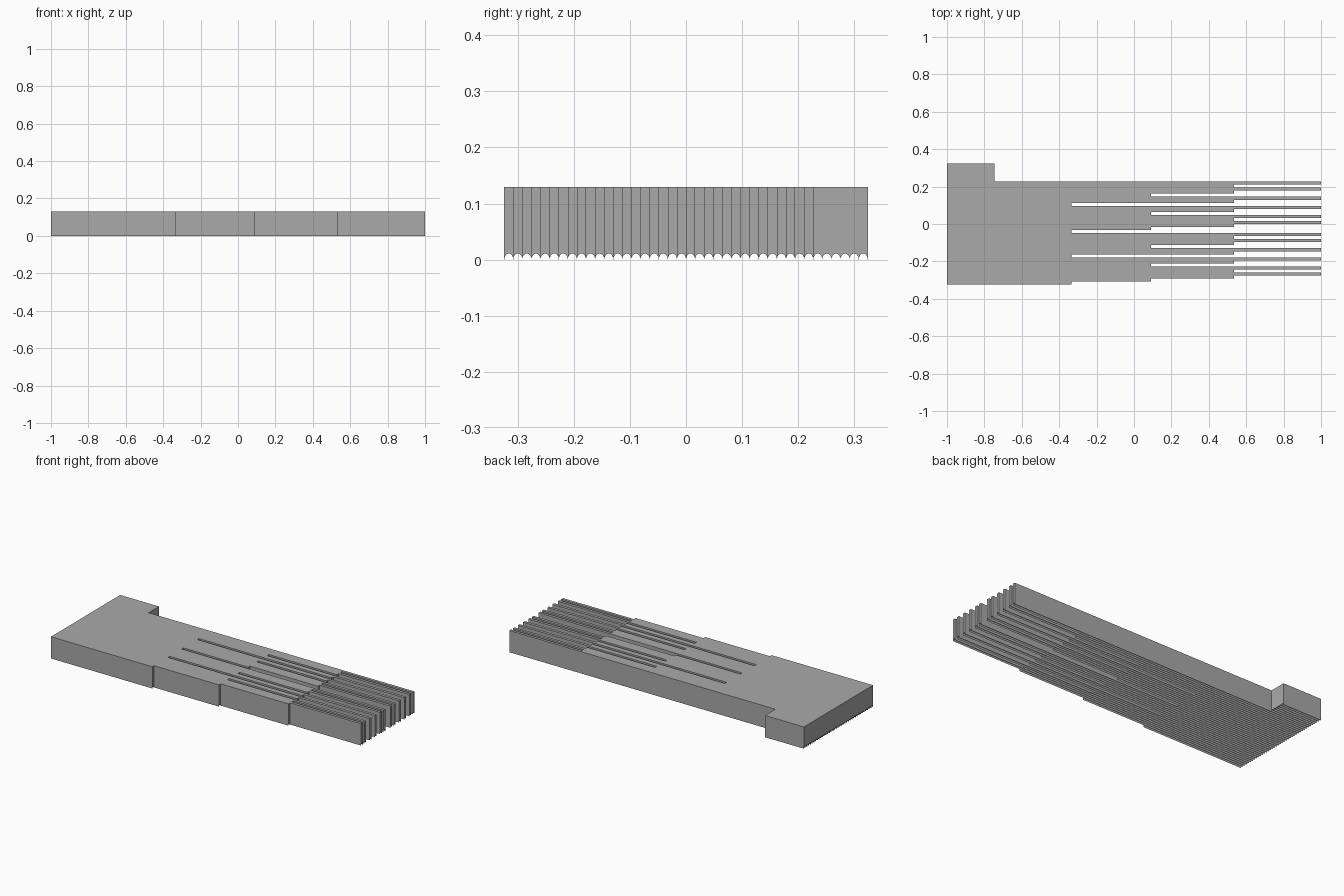
import bpy, bmesh, math

cube = bpy.data.objects.get("Cube")
if cube:
    bpy.data.objects.remove(cube, do_unlink=True)

# Layout: the width is divided into equal lanes, the length into stations
LANES = 40
BODY_LANES = 34
PERIOD = 17
HALF_WIDTH = 0.324
PITCH = 2 * HALF_WIDTH / LANES
HEIGHT = 0.129
GROOVE = 0.011
ARC_STEPS = 8
STATIONS = [-1, -0.745, -0.335, 0.09, 0.535, 1]

# Lanes cut away from each later station onward, repeating across the body
CUTS = {2: {0, 9}, 3: {1, 6, 12}, 4: {2, 4, 7, 10, 13, 15}}


def filled(s, k):
    if not (0 <= s < len(STATIONS) - 1 and 0 <= k < LANES):
        return False
    if k >= BODY_LANES:
        return s == 0
    return not any(k % PERIOD in lanes for start, lanes in CUTS.items() if s >= start)


def lane_profile(k):
    """Cross-section of one lane: arched groove below, flat top."""
    left = -HALF_WIDTH + k * PITCH
    arc = []
    for i in range(ARC_STEPS + 1):
        a = math.pi * i / ARC_STEPS
        arc.append((left + PITCH * (1 - math.cos(a)) / 2, GROOVE * math.sin(a)))
    return arc + [(left + PITCH, HEIGHT), (left, HEIGHT)]


bm = bmesh.new()
for s in range(len(STATIONS) - 1):
    for k in range(LANES):
        if not filled(s, k):
            continue
        profile = lane_profile(k)
        a = [bm.verts.new((STATIONS[s], y, z)) for y, z in profile]
        b = [bm.verts.new((STATIONS[s + 1], y, z)) for y, z in profile]
        n = len(profile)
        for i in range(n):
            # Skip the walls shared with a filled neighbouring lane
            if i == ARC_STEPS and filled(s, k + 1):
                continue
            if i == n - 1 and filled(s, k - 1):
                continue
            j = (i + 1) % n
            bm.faces.new((a[i], b[i], b[j], a[j]))
        # End caps only where the next station is open
        if not filled(s - 1, k):
            bm.faces.new(a)
        if not filled(s + 1, k):
            bm.faces.new(b)

bmesh.ops.remove_doubles(bm, verts=bm.verts, dist=1e-5)
bmesh.ops.recalc_face_normals(bm, faces=bm.faces)
mesh = bpy.data.meshes.new("comb_plate")
bm.to_mesh(mesh)
bm.free()
plate = bpy.data.objects.new("comb_plate", mesh)
bpy.context.collection.objects.link(plate)

# Single grey finish
grey = bpy.data.materials.new("plain_grey")
grey.use_nodes = True
colour = (0.4, 0.4, 0.4, 1)
grey.diffuse_color = colour
grey.node_tree.nodes["Principled BSDF"].inputs["Base Color"].default_value = colour
mesh.materials.append(grey)

bpy.context.view_layer.objects.active = plate
plate.select_set(True)
bpy.ops.object.shade_smooth_by_angle(angle=math.radians(30))
